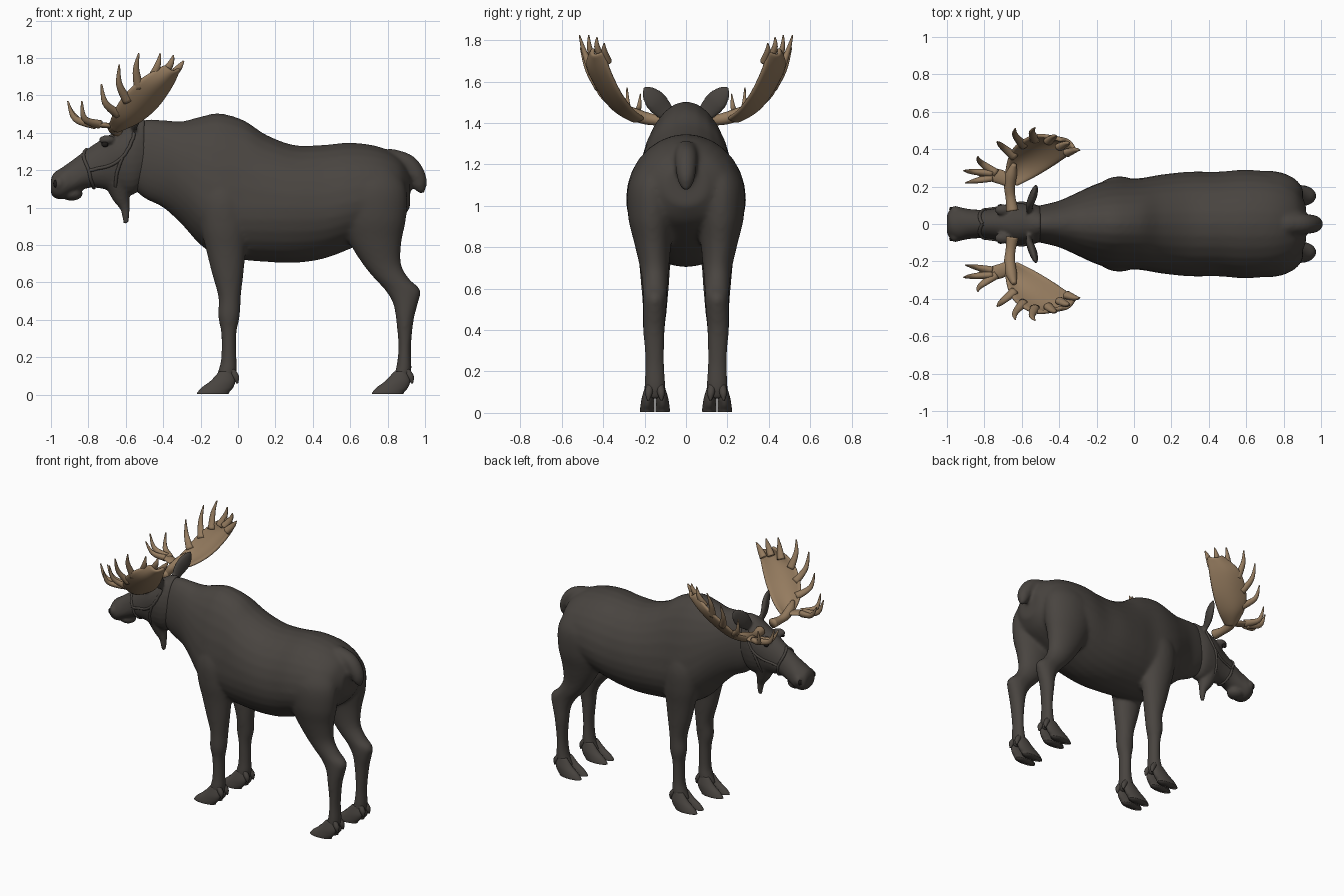
import bpy, bmesh, math
from mathutils import Vector

cube = bpy.data.objects.get("Cube")
if cube:
    bpy.data.objects.remove(cube, do_unlink=True)


def material(name, rgb):
    mat = bpy.data.materials.new(name)
    mat.use_nodes = True
    mat.diffuse_color = (*rgb, 1)
    mat.node_tree.nodes["Principled BSDF"].inputs["Base Color"].default_value = (*rgb, 1)
    return mat


hide = material("dark hide", (.066, .058, .051))
horn = material("tan antler", (.30, .20, .115))
black = material("eye black", (.012, .010, .009))
SIDES = 28


def smooth_rows(rows, steps=5):
    """Catmull-Rom interpolation through rows of numbers."""
    out = []
    for i in range(len(rows) - 1):
        a, b, c, d = (rows[max(i - 1, 0)], rows[i], rows[i + 1], rows[min(i + 2, len(rows) - 1)])
        for s in range(steps):
            t = s / steps
            out.append([q + t / 2 * (r - p + t * (2 * p - 5 * q + 4 * r - w + t * (3 * (q - r) + w - p)))
                        for p, q, r, w in zip(a, b, c, d)])
    return out + [list(rows[-1])]


def finish(bm, name, mat):
    bmesh.ops.recalc_face_normals(bm, faces=bm.faces)
    mesh = bpy.data.meshes.new(name)
    bm.to_mesh(mesh)
    bm.free()
    obj = bpy.data.objects.new(name, mesh)
    bpy.context.collection.objects.link(obj)
    mesh.materials.append(mat)
    mesh.shade_smooth()
    return obj


def loft(name, rings, mat):
    bm = bmesh.new()
    loops = [[bm.verts.new(p) for p in ring] for ring in rings]
    for a, b in zip(loops, loops[1:]):
        for i in range(len(a)):
            j = (i + 1) % len(a)
            bm.faces.new((a[i], a[j], b[j], b[i]))
    bm.faces.new(loops[0])
    bm.faces.new(loops[-1])
    return finish(bm, name, mat)


def circle():
    return [(math.cos(2 * math.pi * i / SIDES), math.sin(2 * math.pi * i / SIDES)) for i in range(SIDES)]


def trunk(name, rows):
    """Rows: x, top, bottom, half width, height of widest point."""
    rings = [[(x, w * c, mid + s * (top - mid if s > 0 else mid - bot)) for c, s in circle()]
             for x, top, bot, w, mid in smooth_rows(rows)]
    return loft(name, rings, hide)


def limb(name, rows, dx=0, side=1):
    """Rows: z, front x, back x, centre y, half width."""
    rings = [[(dx + (x0 + x1) / 2 + c * (x1 - x0) / 2, side * (y + s * ry), z) for c, s in circle()]
             for z, x0, x1, y, ry in smooth_rows(rows)]
    return loft(name, rings, hide)


def tube(name, pts, mat, side=1, flat=1, across=(0, 0, 1)):
    """Tapered tube through x, y, z, radius; flat squashes it square to 'across'."""
    rows = smooth_rows(pts)
    path = [Vector((r[0], r[1] * side, r[2])) for r in rows]
    axis = Vector((across[0], across[1] * side, across[2]))
    rings = []
    for i, p in enumerate(path):
        d = (path[min(i + 1, len(path) - 1)] - path[max(i - 1, 0)]).normalized()
        u = d.cross(axis).normalized()
        v = u.cross(d)
        rings.append([p + rows[i][3] * (c * v + s * flat * u) for c, s in circle()[::2]])
    return loft(name, rings, mat)


def ball(name, centre, size, mat):
    bm = bmesh.new()
    bmesh.ops.create_uvsphere(bm, u_segments=20, v_segments=12, radius=1)
    for v in bm.verts:
        v.co = Vector(centre) + Vector(a * b for a, b in zip(v.co, size))
    return finish(bm, name, mat)


def fuse(parts, name, voxel, rounds):
    """Join parts into one continuous smooth skin."""
    bpy.ops.object.select_all(action='DESELECT')
    for p in parts:
        p.select_set(True)
    bpy.context.view_layer.objects.active = parts[0]
    bpy.ops.object.join()
    obj = parts[0]
    obj.name = name
    rm = obj.modifiers.new("skin", 'REMESH')
    rm.mode, rm.voxel_size, rm.use_smooth_shade = 'VOXEL', voxel, True
    sm = obj.modifiers.new("soften", 'SMOOTH')
    sm.factor, sm.iterations = .5, rounds


# Torso with neck, shoulder hump and rump
body = [trunk("torso", [
    (-.58, 1.42, 1.12, .08, 1.25), (-.5, 1.47, 1.05, .1, 1.25), (-.4, 1.468, 1, .125, 1.22),
    (-.3, 1.462, .91, .17, 1.15), (-.2, 1.487, .8, .215, 1.06), (-.1, 1.505, .74, .24, 1),
    (.03, 1.468, .72, .245, 1), (.15, 1.39, .71, .265, 1), (.3, 1.335, .705, .28, 1),
    (.45, 1.335, .725, .28, 1), (.6, 1.347, .78, .29, 1.03), (.75, 1.327, .85, .272, 1.05),
    (.86, 1.27, .92, .21, 1.08), (.92, 1.19, 1, .1, 1.1)])]
# Tail
body.append(tube("tail", [(.8, 0, 1.26, .06), (.9, 0, 1.235, .055), (.955, 0, 1.17, .05),
                          (.975, 0, 1.11, .036), (.985, 0, 1.075, .012)], hide, across=(0, 1, 0)))
# Legs and cloven hooves
front_leg = [(1.2, -.17, .02, .13, .07), (1.05, -.21, .05, .15, .1), (.9, -.2, .055, .155, .095),
             (.77, -.17, .042, .152, .08), (.65, -.14, .03, .15, .07), (.52, -.105, .015, .15, .06),
             (.42, -.107, .01, .155, .054), (.33, -.09, -.008, .152, .046), (.2, -.09, -.008, .15, .045),
             (.13, -.105, -.005, .15, .052), (.07, -.13, -.015, .15, .05)]
hind_leg = [(1.22, .56, .84, .14, .08), (1.1, .5, .9, .16, .12), (.95, .53, .9, .165, .115),
            (.82, .59, .875, .16, .09), (.7, .665, .872, .152, .07), (.62, .73, .915, .15, .062),
            (.56, .785, .975, .15, .058), (.49, .828, .963, .152, .056), (.4, .845, .94, .155, .052),
            (.25, .857, .925, .152, .046), (.13, .842, .928, .15, .052), (.07, .81, .915, .15, .05)]
toe = [(.125, -.1, -.03, .03, .018), (.075, -.145, -.015, .033, .03), (.04, -.192, -.025, .036, .033),
       (.015, -.215, -.045, .037, .035), (.004, -.22, -.05, .037, .034)]
for side, word in ((1, "left"), (-1, "right")):
    for kind, rows, dx in (("front", front_leg, 0), ("hind", hind_leg, .935)):
        body.append(limb(f"{word}_{kind}_leg", rows, 0, side))
        for t in (1, -1):
            half = [(z, a, b, .15 + t * y, r) for z, a, b, y, r in toe]
            limb(f"{word}_{kind}_hoof", half, dx, side)
            tube(f"{word}_{kind}_dewclaw", [(dx - .035, .15 + t * .025, .13, .018),
                                            (dx - .012, .15 + t * .03, .095, .018),
                                            (dx - .004, .15 + t * .032, .06, .005)], hide, side,
                 across=(0, 1, 0))
fuse(body, "body", .012, 8)

# Head with muzzle, lower lip, brow ridges, ears and hanging bell
skull = trunk("skull", [
    (-1, 1.15, 1.08, .05, 1.11), (-.985, 1.185, 1.055, .072, 1.11), (-.94, 1.215, 1.045, .09, 1.12),
    (-.88, 1.258, 1.075, .08, 1.14), (-.8, 1.318, 1.105, .076, 1.19), (-.72, 1.37, 1.1, .088, 1.23),
    (-.64, 1.415, 1.075, .108, 1.28), (-.56, 1.465, 1.07, .112, 1.28), (-.5, 1.478, 1.12, .095, 1.28)])
# Halter straps laid on the skull surface
for side, word in ((1, "left"), (-1, "right")):
    straps = {"noseband": [(-.835, 0, 1.35), (-.83, .06, 1.28), (-.8, .1, 1.2), (-.78, .07, 1.12), (-.77, 0, 1.08)],
              "cheek_strap": [(-.8, .1, 1.2), (-.7, .12, 1.22), (-.62, .14, 1.27), (-.57, .14, 1.36), (-.55, .1, 1.46)],
              "throat_strap": [(-.62, .14, 1.27), (-.65, .12, 1.18), (-.66, .08, 1.09)]}
    for name, pts in straps.items():
        row = []
        for p in smooth_rows(pts, 4):
            hit = skull.closest_point_on_mesh((p[0], p[1] * side, p[2]))[1]
            row.append((hit.x, hit.y * side, hit.z, .009))
        tube(f"{word}_{name}", row, hide, side, across=(.3, .9, .2))
head = [skull, ball("lower_lip", (-.89, 0, 1.075), (.06, .055, .038), hide),
        tube("bell", [(-.64, 0, 1.14, .08), (-.625, 0, 1.06, .05), (-.605, 0, 1, .027),
                      (-.6, 0, .95, .019), (-.6, 0, .915, .012)], hide, across=(0, 1, 0))]
for side, word in ((1, "left"), (-1, "right")):
    head.append(ball("brow", (-.7, side * .075, 1.362), (.045, .03, .025), hide))
    head.append(ball("nostril_flare", (-.955, side * .065, 1.13), (.032, .032, .04), hide))
    head.append(tube("ear", [(-.56, .07, 1.42, .03), (-.555, .11, 1.465, .05), (-.54, .15, 1.51, .055),
                             (-.53, .185, 1.55, .036), (-.525, .205, 1.575, .008)],
                     hide, side, .4, (.25, .7, -.7)))
    ball(f"{word}_eye", (-.712, side * .094, 1.338), (.018, .012, .015), black)
    ball(f"{word}_nostril", (-.976, side * .08, 1.128), (.012, .012, .02), black)
fuse(head, "head", .0085, 4)

# Antlers: beam, cupped palm and tapering tines
inner = [(-.63, .2, 1.425), (-.53, .25, 1.46), (-.43, .31, 1.54), (-.35, .365, 1.655), (-.31, .395, 1.75)]
outer = [(-.69, .24, 1.44), (-.67, .36, 1.5), (-.62, .43, 1.59), (-.52, .475, 1.69), (-.39, .445, 1.765)]
tines = [[(-.36, .38, 1.7), (-.315, .395, 1.75), (-.29, .395, 1.785)],
         [(-.4, .41, 1.71), (-.36, .43, 1.77), (-.345, .43, 1.815)],
         [(-.46, .44, 1.69), (-.43, .465, 1.76), (-.415, .47, 1.825)],
         [(-.53, .45, 1.64), (-.545, .49, 1.74), (-.53, .515, 1.825)],
         [(-.59, .42, 1.57), (-.635, .475, 1.66), (-.635, .51, 1.765)],
         [(-.64, .36, 1.5), (-.71, .42, 1.56), (-.73, .44, 1.66)],
         [(-.74, .27, 1.445), (-.82, .33, 1.475), (-.835, .36, 1.57)],
         [(-.76, .27, 1.445), (-.87, .28, 1.475), (-.91, .285, 1.57)],
         [(-.76, .25, 1.445), (-.85, .23, 1.465), (-.9, .22, 1.54)]]
for side, word in ((1, "left"), (-1, "right")):
    tube(f"{word}_antler_beam", [(-.65, .07, 1.415, .034), (-.66, .14, 1.415, .027), (-.665, .2, 1.425, .03),
                                 (-.655, .27, 1.45, .03), (-.64, .32, 1.48, .012)], horn, side)
    tube(f"{word}_brow_palm", [(-.65, .22, 1.435, .03), (-.71, .25, 1.44, .038), (-.77, .265, 1.448, .034),
                               (-.83, .27, 1.46, .012)], horn, side, .4, (0, 1, 0))
    bm = bmesh.new()
    grid = []
    for a, b in zip(smooth_rows(inner, 4), smooth_rows(outer, 4)):
        line = []
        for k in range(9):
            p = Vector(a).lerp(Vector(b), k / 8)
            p += Vector((.1, .6, -.6)) * .04 * math.sin(math.pi * k / 8)
            line.append(bm.verts.new((p.x, side * p.y, p.z)))
        grid.append(line)
    for a, b in zip(grid, grid[1:]):
        for k in range(8):
            bm.faces.new((a[k], a[k + 1], b[k + 1], b[k]))
    palm = finish(bm, f"{word}_antler_palm", horn)
    thick = palm.modifiers.new("thickness", 'SOLIDIFY')
    thick.thickness, thick.offset = .022, 0
    palm.modifiers.new("round", 'SUBSURF').levels = 1
    for n, pts in enumerate(tines):
        rows = [(*p, r) for p, r in zip(pts, (.027, .017, .004))]
        tube(f"{word}_tine_{n + 1}", rows, horn, side, .8, (1, 0, .2))
